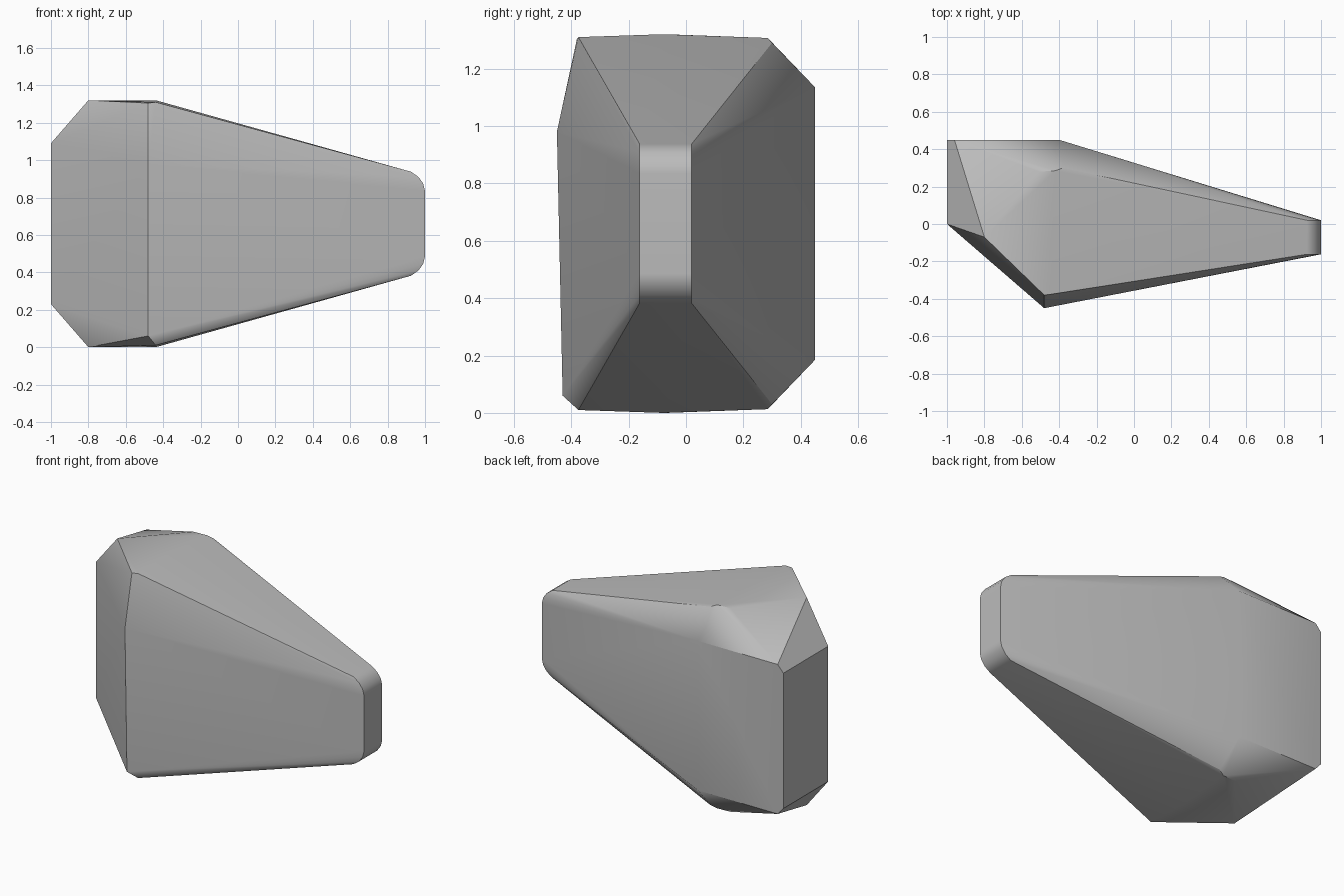
import bpy
import bmesh
from math import radians

cube = bpy.data.objects.get("Cube")
if cube:
    bpy.data.objects.remove(cube, do_unlink=True)

MID = 0.66  # half of the total height

# One flat colour
grey = bpy.data.materials.new("stone_grey")
grey.use_nodes = True
colour = (0.5, 0.5, 0.5, 1)
grey.diffuse_color = colour
bsdf = next(n for n in grey.node_tree.nodes if n.type == "BSDF_PRINCIPLED")
bsdf.inputs["Base Color"].default_value = colour

bm = bmesh.new()


def corner(x, y, z):
    bm.verts.new((x, y, z))


def pair(x, y, half):
    """Matching corners above and below the middle height."""
    for side in (-1, 1):
        corner(x, y, MID + side * half)


# Broad end: flat side panel with a clipped rear corner
pair(-1, 0, 0.43)
pair(-1, 0.45, 0.43)
pair(-0.96, 0.45, 0.475)

# Flat back panel and its sloping shoulders
pair(-0.4, 0.45, 0.475)
pair(-0.38, 0.3, 0.63)
pair(-0.42, 0.285, 0.647)
pair(-0.51, 0.28, 0.647)

# Gently crowned top and bottom
pair(-0.8, -0.07, 0.66)
pair(-0.44, -0.08, 0.66)
pair(-0.44, -0.375, 0.65)

# Front ridge, leaning back towards the top
corner(-0.48, -0.38, 1.305)
corner(-0.48, -0.45, 0.98)
corner(-0.48, -0.43, 0.06)

# Narrow end with rounded upper and lower corners
for x, half in ((0.925, 0.278), (0.965, 0.25), (0.99, 0.215), (1, 0.175)):
    pair(x, -0.162, half)
    pair(x, 0.02, half)

# Wrap the corners in one faceted skin
hull = bmesh.ops.convex_hull(bm, input=bm.verts[:])
spare = {v for v in hull["geom_interior"] + hull["geom_unused"]
         if isinstance(v, bmesh.types.BMVert)}
bmesh.ops.delete(bm, geom=list(spare), context="VERTS")
bmesh.ops.dissolve_limit(bm, angle_limit=radians(1.5),
                         verts=bm.verts[:], edges=bm.edges[:])
bmesh.ops.recalc_face_normals(bm, faces=bm.faces[:])

mesh = bpy.data.meshes.new("faceted_stone")
bm.to_mesh(mesh)
bm.free()
mesh.materials.append(grey)
stone = bpy.data.objects.new("faceted_stone", mesh)
bpy.context.collection.objects.link(stone)

# Soft shading across shallow edges, crisp across steep ones
for other in bpy.context.selected_objects:
    other.select_set(False)
stone.select_set(True)
bpy.context.view_layer.objects.active = stone
bpy.ops.object.shade_smooth_by_angle(angle=radians(30))
weighted = stone.modifiers.new("even_facets", "WEIGHTED_NORMAL")
weighted.keep_sharp = True
